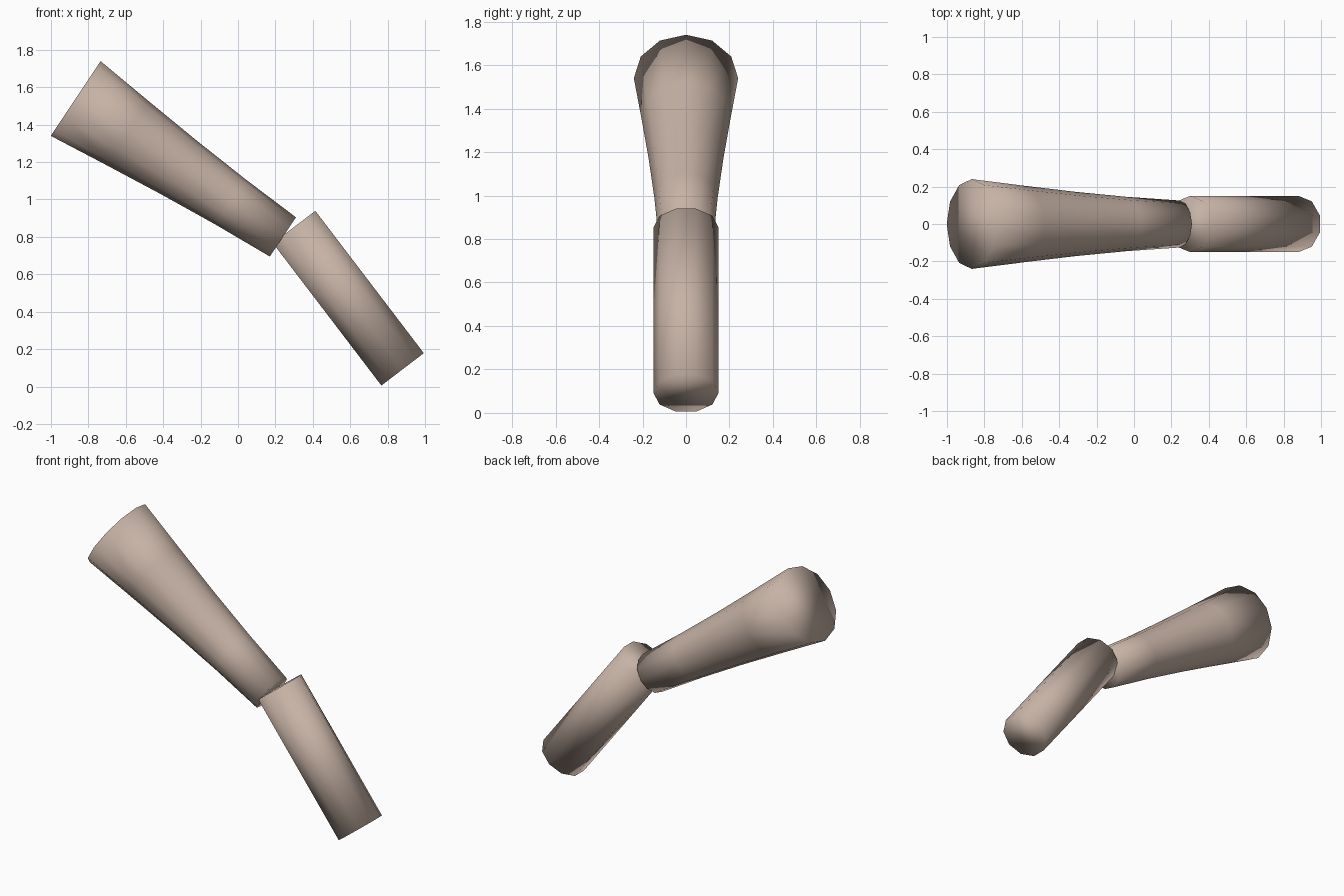
import bpy, bmesh, math
from mathutils import Vector

cube = bpy.data.objects.get("Cube")
if cube:
    bpy.data.objects.remove(cube, do_unlink=True)

# Single skin-toned clay material
clay = bpy.data.materials.new("warm_beige")
clay.use_nodes = True
colour = (0.565, 0.445, 0.376, 1)
clay.diffuse_color = colour
clay.node_tree.nodes["Principled BSDF"].inputs["Base Color"].default_value = colour


def limb(name, start, end, radii, sides):
    """Capped tube from start to end with evenly spaced rings of the given radii."""
    start, end = Vector(start), Vector(end)
    side = Vector((0, 1, 0))
    up = (end - start).normalized().cross(side)
    bm = bmesh.new()
    rings = []
    for i, r in enumerate(radii):
        centre = start.lerp(end, i / (len(radii) - 1))
        angles = [math.tau * k / sides for k in range(sides)]
        rings.append([bm.verts.new(centre + r * (side * math.cos(a) + up * math.sin(a)))
                      for a in angles])
    for a, b in zip(rings, rings[1:]):
        for k in range(sides):
            n = (k + 1) % sides
            bm.faces.new((a[k], a[n], b[n], b[k]))
    bm.faces.new(rings[0])
    bm.faces.new(rings[-1])
    bmesh.ops.recalc_face_normals(bm, faces=bm.faces)
    # Caps share the soft shading of the sides
    for f in bm.faces:
        f.smooth = True
    mesh = bpy.data.meshes.new(name)
    bm.to_mesh(mesh)
    bm.free()
    mesh.materials.append(clay)
    obj = bpy.data.objects.new(name, mesh)
    bpy.context.collection.objects.link(obj)
    return obj


# Upper limb flares towards its outer end
limb("upper_limb", (-0.868, 0, 1.54), (0.24, 0, 0.80),
     [0.24, 0.205, 0.172, 0.145, 0.126], 12)

# Lower limb is a straight tube hanging from the joint
limb("lower_limb", (0.30, 0, 0.853), (0.88, 0, 0.092), [0.15, 0.15], 10)
